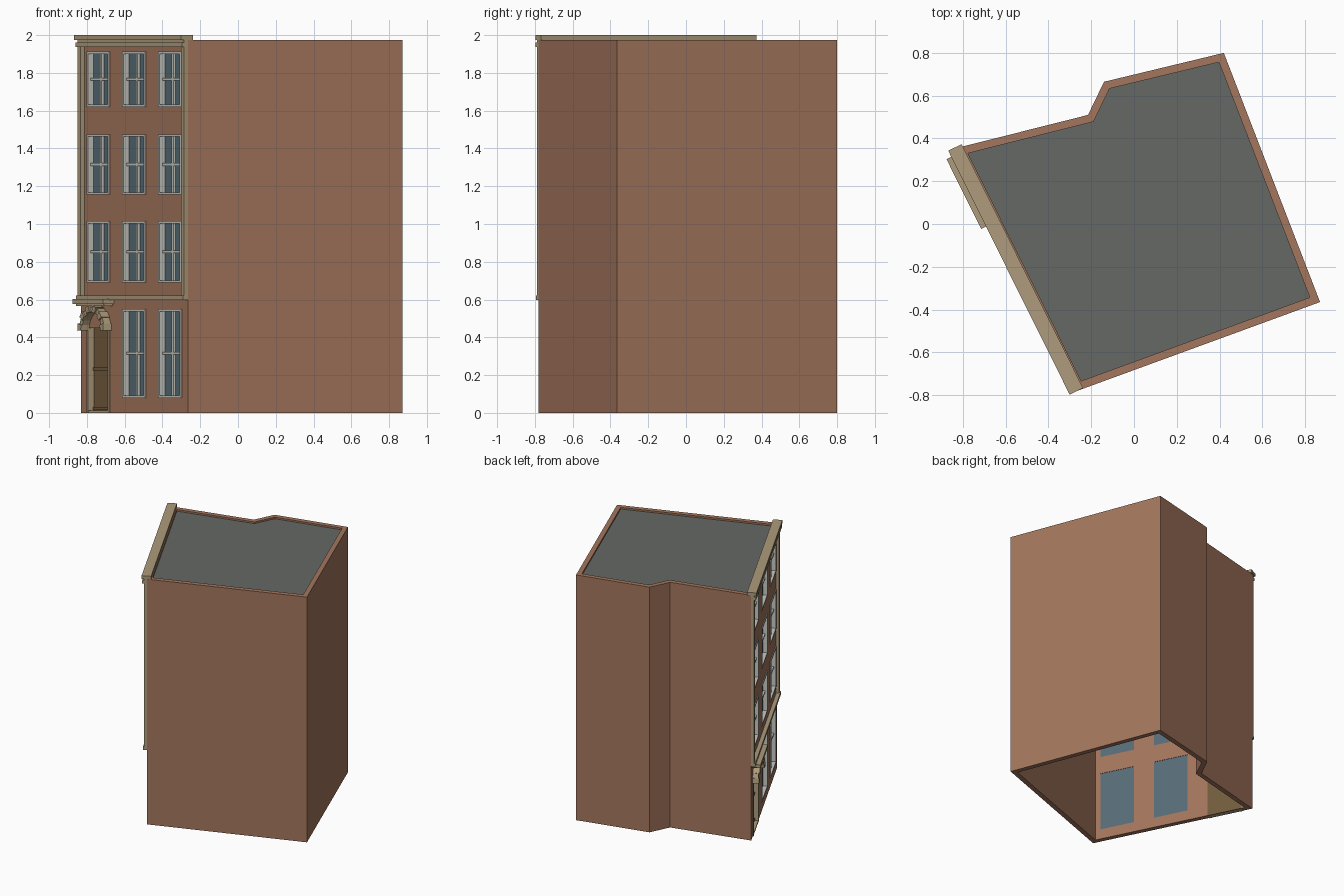
import bpy, bmesh, math
from mathutils import Matrix, Vector

if "Cube" in bpy.data.objects:
    bpy.data.objects.remove(bpy.data.objects["Cube"])

def material(name, rgb):
    m = bpy.data.materials.new(name)
    m.diffuse_color = (*rgb, 1)
    m.use_nodes = True
    m.node_tree.nodes["Principled BSDF"].inputs["Base Color"].default_value = m.diffuse_color
    return m

BRICK = material("brick", (0.37, 0.18, 0.11))
STONE = material("stone", (0.42, 0.33, 0.20))
ROOF = material("roof_felt", (0.13, 0.14, 0.13))
GLASS = material("glass", (0.095, 0.15, 0.18))
PAINT = material("white_paint", (0.58, 0.58, 0.54))
WOOD = material("door_wood", (0.17, 0.107, 0.047))

# Footprint, counter-clockwise; the first edge is the street facade
FOOT = [Vector(p) for p in ((-0.83, 0.355), (-0.265, -0.78), (0.87, -0.365),
                            (0.42, 0.80), (-0.14, 0.665), (-0.215, 0.51))]
EDGE = FOOT[1] - FOOT[0]
W = EDGE.length
# Facade frame: x along the wall, -y outwards, z up
FACADE = Matrix.Translation((*FOOT[0], 0)) @ Matrix.Rotation(math.atan2(EDGE.y, EDGE.x), 4, 'Z')

def finish(name, bm, mat, matrix=None):
    bmesh.ops.recalc_face_normals(bm, faces=bm.faces)
    if matrix:
        bm.transform(matrix)
    me = bpy.data.meshes.new(name)
    bm.to_mesh(me)
    bm.free()
    me.materials.append(mat)
    ob = bpy.data.objects.new(name, me)
    bpy.context.collection.objects.link(ob)
    return ob

def boxes(name, mat, items):
    """Boxes on the facade: (u0, u1, inner, outer, z0, z1), outer = distance in front of wall."""
    bm = bmesh.new()
    for u0, u1, w0, w1, z0, z1 in items:
        m = Matrix.Translation(((u0 + u1) / 2, -(w0 + w1) / 2, (z0 + z1) / 2))
        m = m @ Matrix.Diagonal((u1 - u0, w1 - w0, z1 - z0, 1))
        bmesh.ops.create_cube(bm, size=1, matrix=m)
    return finish(name, bm, mat, FACADE)

def inset(poly, d):
    out = []
    for i, p in enumerate(poly):
        a = (p - poly[i - 1]).normalized()
        b = (poly[(i + 1) % len(poly)] - p).normalized()
        n1, n2 = Vector((-a.y, a.x)), Vector((-b.y, b.x))
        out.append(p + (n1 + n2) * d / (1 + n1.dot(n2)))
    return out

# Walls: open shell with thickness
TOP, THICK = 1.975, 0.037
INNER = inset(FOOT, THICK)
bm = bmesh.new()
rings = [[bm.verts.new((p.x, p.y, z)) for p in poly]
         for poly, z in ((FOOT, 0), (FOOT, TOP), (INNER, TOP), (INNER, 0))]
for k in range(4):
    r, s = rings[k], rings[(k + 1) % 4]
    for i in range(len(FOOT)):
        j = (i + 1) % len(FOOT)
        bm.faces.new((r[i], r[j], s[j], s[i]))
walls = finish("walls", bm, BRICK)

# Roof slab
bm = bmesh.new()
f = bm.faces.new([bm.verts.new((p.x, p.y, 1.945)) for p in inset(FOOT, THICK - 0.002)])
ext = bmesh.ops.extrude_face_region(bm, geom=[f])
bmesh.ops.translate(bm, vec=(0, 0, 0.017), verts=[v for v in ext["geom"] if isinstance(v, bmesh.types.BMVert)])
finish("roof", bm, ROOF)

# Openings
COLS = [W / 2 - 0.426, W / 2, W / 2 + 0.426]
ROWS = [(0.08, 0.55), (0.69, 1.015), (1.155, 1.475), (1.62, 1.912)]
HALF, DOOR_TOP = 0.135, 0.45
windows = [(c, z0, z1) for r, (z0, z1) in enumerate(ROWS)
           for k, c in enumerate(COLS) if (r, k) != (0, 0)]
door_u = COLS[0]
cutter = boxes("opening_cutter", BRICK,
               [(c - HALF, c + HALF, -0.1, 0.1, z0, z1) for c, z0, z1 in windows]
               + [(door_u - HALF, door_u + HALF, -0.1, 0.1, -0.1, DOOR_TOP)])
cutter.hide_render = True
mod = walls.modifiers.new("openings", 'BOOLEAN')
mod.object, mod.operation, mod.solver = cutter, 'DIFFERENCE', 'EXACT'
bpy.context.view_layer.objects.active = walls
bpy.ops.object.modifier_apply(modifier=mod.name)
bpy.data.objects.remove(cutter)

# Window frames, mullions, meeting rails and panes
frames, panes = [], []
for c, z0, z1 in windows:
    a, b, t, m = c - HALF, c + HALF, 0.018, (z0 + z1) / 2
    frames += [(a, a + t, -0.028, 0.006, z0, z1), (b - t, b, -0.028, 0.006, z0, z1),
               (a + t, b - t, -0.028, 0.006, z0, z0 + 0.012),
               (a + t, b - t, -0.028, 0.006, z1 - 0.012, z1),
               (c - 0.01, c + 0.01, -0.028, -0.012, z0 + 0.012, z1 - 0.012),
               (a + t, b - t, -0.028, -0.010, m - 0.007, m + 0.007)]
    panes.append((a, b, -0.034, -0.026, z0, z1))
boxes("window_frames", PAINT, frames)
boxes("window_panes", GLASS, panes)

# Door with stone jambs, rails and threshold
a, b = door_u - HALF, door_u + HALF
boxes("door", WOOD, [(a, b, -0.036, -0.028, 0, DOOR_TOP),
                     (a + 0.02, b - 0.02, -0.03, -0.022, 0.225, 0.24),
                     (a + 0.02, b - 0.02, -0.03, -0.022, 0.015, 0.03)])
boxes("door_surround", STONE, [(a, a + 0.02, -0.03, 0.006, 0, DOOR_TOP),
                               (b - 0.02, b, -0.03, 0.006, 0, DOOR_TOP),
                               (a + 0.02, b - 0.02, -0.03, 0.004, 0, 0.012)])

# Arch of separate wedge stones over the door
bm = bmesh.new()
N = 11
for i in range(N):
    depth, grow = ((0.050, 0.0) if i % 2 == 0 else (0.042, -0.006))
    t0, t1 = math.pi * i / N, math.pi * (i + 1) / N
    ring = []
    for rx, rz, t in ((0.115, 0.098, t0), (0.155 + grow, 0.132 + grow, t0),
                      (0.155 + grow, 0.132 + grow, t1), (0.115, 0.098, t1)):
        ring.append((door_u + rx * math.cos(t), 0.437 + rz * math.sin(t)))
    front = [bm.verts.new((u, -depth, z)) for u, z in ring]
    back = [bm.verts.new((u, 0.002, z)) for u, z in ring]
    bm.faces.new(front)
    bm.faces.new(back[::-1])
    for k in range(4):
        bm.faces.new((front[k], back[k], back[(k + 1) % 4], front[(k + 1) % 4]))
finish("door_arch", bm, STONE, FACADE)

# Hood above the arch
boxes("door_hood", STONE, [(door_u - 0.182, door_u + 0.182, 0, 0.065, 0.577, 0.602),
                           (door_u - 0.165, door_u + 0.165, 0, 0.052, 0.567, 0.577)])

# String course, corner pilasters and cornice
boxes("string_course", STONE, [(0, W, 0, 0.030, 0.598, 0.622)])
boxes("pilasters", STONE, [(u, u + 0.038, 0, 0.022, 0.622, 1.937) for u in (0, W - 0.038)])
boxes("cornice", STONE, [(0, W, 0, 0.035, 1.937, 1.962),
                         (0, W, 0, 0.022, 1.962, 1.975),
                         (-0.006, W, -0.030, 0.040, 1.975, 2.0)])
